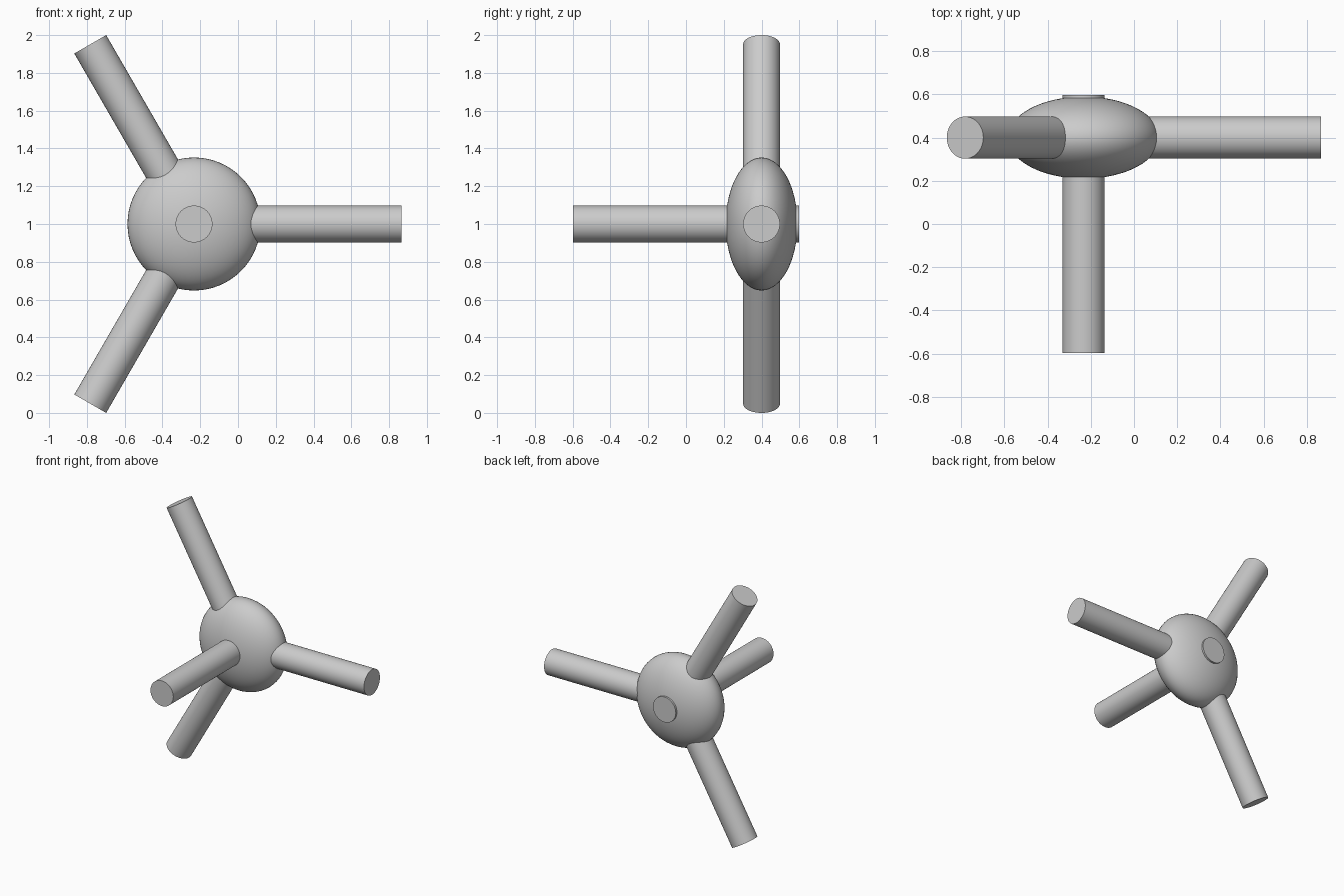
import bpy
from math import radians, pi
from mathutils import Vector, Matrix

if "Cube" in bpy.data.objects:
    bpy.data.objects.remove(bpy.data.objects["Cube"], do_unlink=True)

CENTRE = Vector((-0.233, 0.4, 1.0))
ROD_RADIUS = 0.0975
ARM_LENGTH = 1.0985

# Single plain grey
grey = bpy.data.materials.new("light_grey")
grey.use_nodes = True
grey.diffuse_color = (0.6, 0.6, 0.6, 1)
grey.node_tree.nodes["Principled BSDF"].inputs["Base Color"].default_value = (0.6, 0.6, 0.6, 1)


def finish(name):
    obj = bpy.context.object
    obj.name = name
    obj.data.materials.append(grey)
    bpy.ops.object.shade_smooth_by_angle(angle=radians(35))
    return obj


def rod(name, direction, start, end):
    """Round bar along a direction, from start to end measured from the hub centre."""
    direction = Vector(direction).normalized()
    bpy.ops.mesh.primitive_cylinder_add(
        vertices=64, radius=ROD_RADIUS, depth=end - start,
        location=CENTRE + direction * (start + end) / 2,
        rotation=direction.to_track_quat('Z', 'Y').to_euler())
    return finish(name)


# Flattened round hub, poles facing front and back
bpy.ops.mesh.primitive_uv_sphere_add(segments=64, ring_count=32, radius=1, location=CENTRE)
hub = bpy.context.object
hub.data.transform(Matrix.Diagonal((0.352, 0.19, 0.352, 1)) @ Matrix.Rotation(pi / 2, 4, 'X'))
finish("hub")

# Three arms spread evenly around the front-to-back axis
for name, angle in (("side_arm", 0), ("upper_arm", 120), ("lower_arm", 240)):
    direction = Matrix.Rotation(radians(-angle), 3, 'Y') @ Vector((1, 0, 0))
    rod(name, direction, 0, ARM_LENGTH)

# Axle through the hub, its back end just proud of the surface
rod("axle", (0, -1, 0), -0.197, 0.997)
